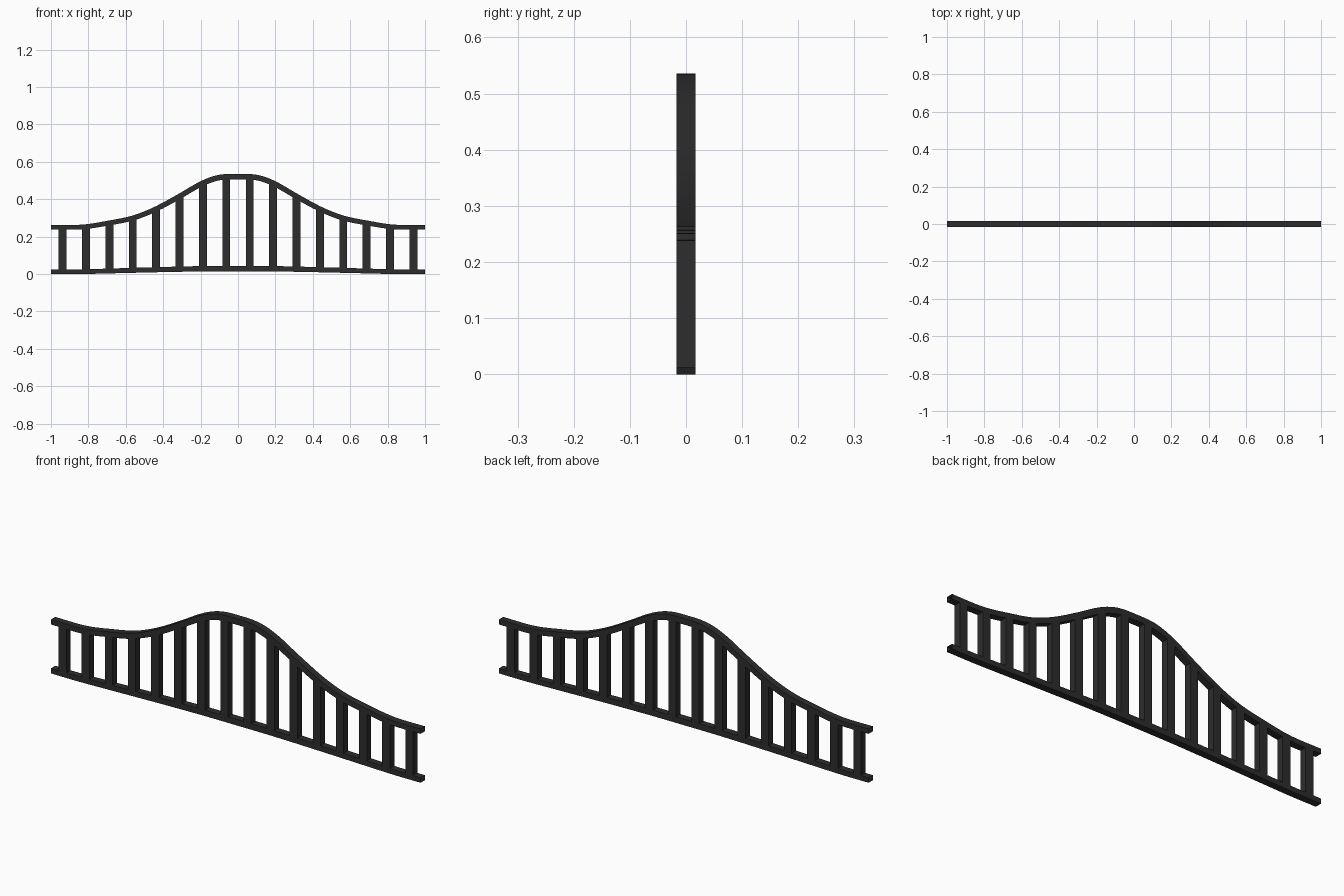
import bpy, bmesh, math
from mathutils import Vector

if "Cube" in bpy.data.objects:
    bpy.data.objects.remove(bpy.data.objects["Cube"])

HALF_DEPTH = 0.017
POST_HALF = 0.021

iron = bpy.data.materials.new("dark iron")
iron.diffuse_color = (0.026, 0.026, 0.026, 1)
iron.use_nodes = True
iron.node_tree.nodes["Principled BSDF"].inputs["Base Color"].default_value = iron.diffuse_color

# Centre lines of the rails for x >= 0, mirrored for x < 0
TOP = [(0, .521), (.1, .516), (.19, .485), (.31, .417), (.44, .347),
       (.56, .300), (.69, .273), (.83, .252), (1, .251)]
BOTTOM = [(0, .029), (.2, .028), (.44, .023), (.7, .016), (.86, .012), (1, .012)]


def height(pts, x):
    """Smooth cubic through the points, symmetric about x = 0."""
    x = min(abs(x), 1)
    n = len(pts)

    def slope(i):
        if i == 0 or i == n - 1:
            return 0
        return (pts[i+1][1] - pts[i-1][1]) / (pts[i+1][0] - pts[i-1][0])
    i = max(k for k in range(n - 1) if pts[k][0] <= x)
    (x0, z0), (x1, z1) = pts[i], pts[i+1]
    h = x1 - x0
    t = (x - x0) / h
    return ((2*t**3 - 3*t**2 + 1) * z0 + (t**3 - 2*t**2 + t) * h * slope(i)
            + (3*t**2 - 2*t**3) * z1 + (t**3 - t**2) * h * slope(i + 1))


def finish(bm, name):
    bmesh.ops.recalc_face_normals(bm, faces=bm.faces)
    me = bpy.data.meshes.new(name)
    bm.to_mesh(me)
    bm.free()
    me.materials.append(iron)
    ob = bpy.data.objects.new(name, me)
    bpy.context.collection.objects.link(ob)
    bpy.context.view_layer.objects.active = ob
    ob.select_set(True)
    bpy.ops.object.shade_smooth_by_angle(angle=math.radians(30))
    ob.select_set(False)


def rail(name, pts, steps=64):
    """Rectangular section swept along a curve, with open ends."""
    bm = bmesh.new()
    rings = []
    for k in range(steps + 1):
        x = -1 + 2 * k / steps
        dz = 0 if abs(x) == 1 else (height(pts, x + .005) - height(pts, x - .005)) / .01
        normal = Vector((-dz, 0, 1)).normalized()
        half = 0.012 + 0.003 * (1 - abs(x))
        centre = Vector((x, 0, height(pts, x)))
        rings.append([bm.verts.new(centre + normal * half * s + Vector((0, y, 0)))
                      for s, y in ((-1, -HALF_DEPTH), (-1, HALF_DEPTH),
                                   (1, HALF_DEPTH), (1, -HALF_DEPTH))])
    for a, b in zip(rings, rings[1:]):
        for j in range(4):
            bm.faces.new((a[j], a[(j+1) % 4], b[(j+1) % 4], b[j]))
    finish(bm, name)


rail("top_rail", TOP)
rail("bottom_rail", BOTTOM)

# Sixteen posts, their ends following both rails
for i in range(16):
    xc = -0.9375 + 0.125 * i
    bm = bmesh.new()
    bmesh.ops.create_cube(bm, size=2)
    for v in bm.verts:
        x = xc + v.co.x * POST_HALF
        v.co = (x, v.co.y * HALF_DEPTH, height(TOP if v.co.z > 0 else BOTTOM, x))
    caps = [f for f in bm.faces if abs(f.calc_center_median().y) < 1e-5
            and abs(f.calc_center_median().x - xc) < 1e-5]
    bmesh.ops.delete(bm, geom=caps, context='FACES_ONLY')
    finish(bm, f"post_{i + 1}")
